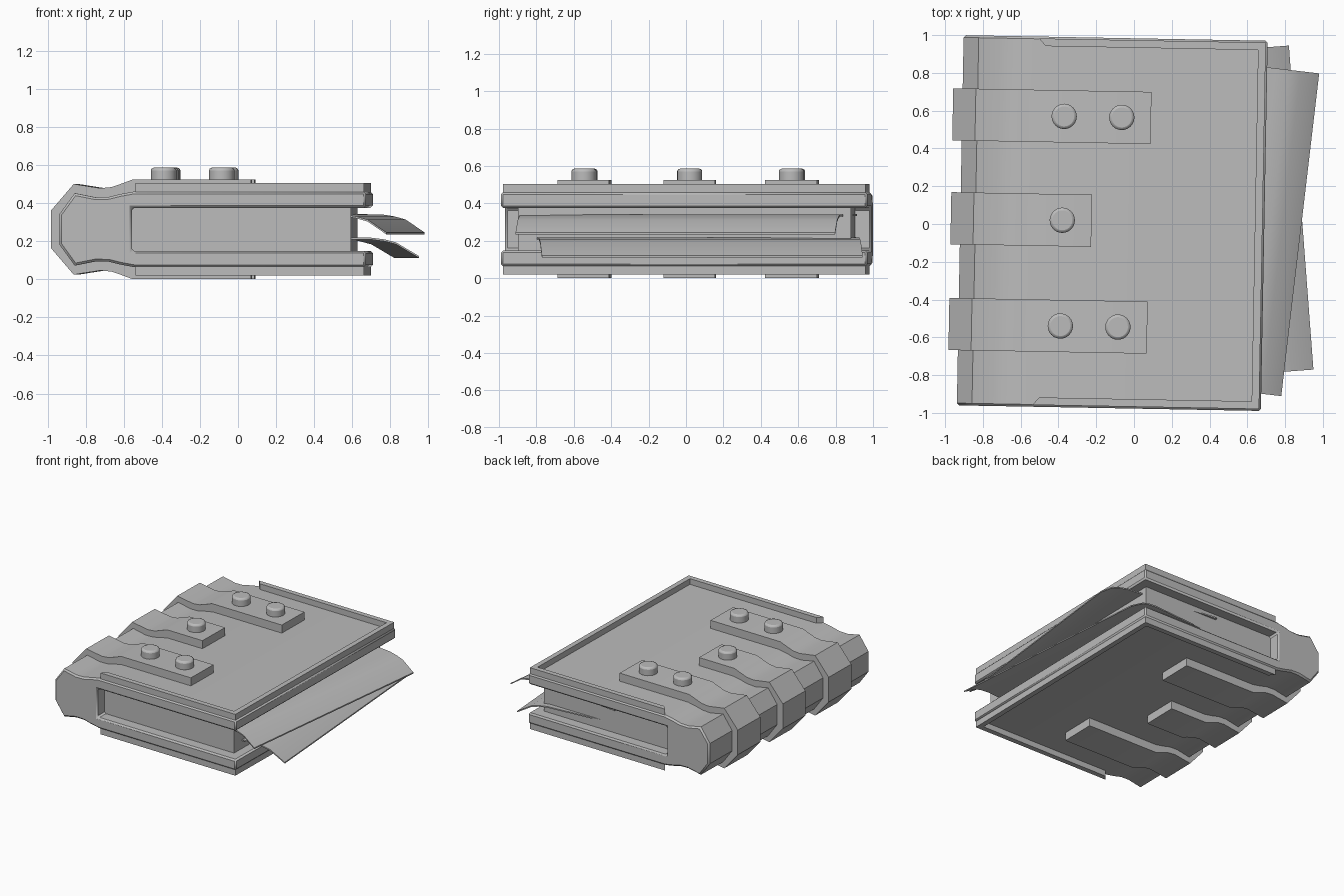
import bpy, bmesh, math
from mathutils import Matrix

cube = bpy.data.objects.get("Cube")
if cube:
    bpy.data.objects.remove(cube, do_unlink=True)

grey = bpy.data.materials.new("plain_grey")
grey.use_nodes = True
grey.diffuse_color = (0.5, 0.5, 0.5, 1)
grey.node_tree.nodes["Principled BSDF"].inputs["Base Color"].default_value = (0.5, 0.5, 0.5, 1)

MID = 0.262  # height of the book's middle plane
PIVOT = Matrix.Translation((-0.115, 0.005, 0))
BOOK = (PIVOT @ Matrix.Rotation(math.radians(-1.05), 4, 'Z')
        @ Matrix.Translation((0.115, 0, MID)))


def finish(name, bm, matrix, bevel=0, segments=1, limit=75):
    bm.transform(matrix)
    bmesh.ops.recalc_face_normals(bm, faces=bm.faces)
    mesh = bpy.data.meshes.new(name)
    bm.to_mesh(mesh)
    bm.free()
    mesh.materials.append(grey)
    obj = bpy.data.objects.new(name, mesh)
    bpy.context.collection.objects.link(obj)
    bpy.ops.object.select_all(action='DESELECT')
    bpy.context.view_layer.objects.active = obj
    obj.select_set(True)
    bpy.ops.object.shade_smooth_by_angle(angle=math.radians(32))
    if bevel:
        mod = obj.modifiers.new("edge", 'BEVEL')
        mod.width = bevel
        mod.segments = segments
        mod.limit_method = 'ANGLE'
        mod.angle_limit = math.radians(limit)
    return obj


def extrude(name, points, axis, low, high, matrix=BOOK, bevel=0):
    """Extrude a closed outline along y (outline in x, z) or z (outline in x, y)."""
    bm = bmesh.new()
    place = (lambda a, b: (a, low, b)) if axis == 'y' else (lambda a, b: (a, b, low))
    face = bm.faces.new([bm.verts.new(place(a, b)) for a, b in points])
    moved = bmesh.ops.extrude_face_region(bm, geom=[face])["geom"]
    step = (0, high - low, 0) if axis == 'y' else (0, 0, high - low)
    bmesh.ops.translate(bm, vec=step, verts=[v for v in moved if isinstance(v, bmesh.types.BMVert)])
    return finish(name, bm, matrix, bevel)


def mirrored(half):
    """Close an outline by reflecting it across the middle."""
    return half + [(a, -b) for a, b in reversed(half)]


# Cover: two boards joined by a faceted solid spine
cover = [(-0.92, 0.08), (-0.84, 0.19), (-0.73, 0.168), (-0.66, 0.17), (-0.6, 0.185),
         (-0.53, 0.198), (0.69, 0.198), (0.69, 0.113), (-0.54, 0.113)]
extrude("cover", mirrored(cover), 'y', -0.98, 0.98, bevel=0.012)

# Page block
extrude("page_block", mirrored([(-0.6, 0.115), (0.61, 0.115)]), 'y', -0.89, 0.89)

# Raised rims on both boards
rim = mirrored([(-0.52, 0.97), (0.68, 0.97)])
rim += [(-0.485, -0.93), (0.64, -0.93), (0.64, 0.93), (-0.485, 0.93)]
extrude("top_rim", rim, 'z', 0.19, 0.243)
extrude("bottom_rim", rim, 'z', -0.243, -0.19)


# Straps wrapped round the spine, with studs on top
def strap(name, centre, end, studs):
    outer = [(-0.97, 0.098), (-0.85, 0.238), (-0.71, 0.216), (-0.65, 0.222),
             (-0.59, 0.243), (-0.54, 0.262), (end, 0.262)]
    inner = [(end, 0.185), (-0.54, 0.185), (-0.66, 0.155), (-0.73, 0.155),
             (-0.83, 0.175), (-0.905, 0.075)]
    extrude(name, mirrored(outer + inner), 'y', centre - 0.138, centre + 0.138)
    for i, x in enumerate(studs):
        bm = bmesh.new()
        bmesh.ops.create_cone(bm, cap_ends=True, segments=24, radius1=0.067,
                              radius2=0.067, depth=0.075)
        finish(f"{name}_stud_{i + 1}", bm,
               BOOK @ Matrix.Translation((x, centre, 0.286)), 0.014, 2, 60)


strap("back_strap", 0.56, 0.08, (-0.38, -0.075))
strap("middle_strap", 0.01, -0.225, (-0.38,))
strap("front_strap", -0.55, 0.08, (-0.38, -0.075))


# Loose curled sheets slipping out of the fore edge
def sheet(name, curl, x, y, turn):
    outline = curl + [(a, b - 0.01) for a, b in reversed(curl)]
    matrix = Matrix.Translation((x, y, 0)) @ Matrix.Rotation(math.radians(turn), 4, 'Z')
    extrude(name, outline, 'y', -0.86, 0.86, matrix)


sheet("upper_loose_sheet",
      [(0, 0.245), (-0.1, 0.313), (-0.16, 0.33), (-0.23, 0.341), (-1, 0.343)], 0.88, -0.057, -6.7)
sheet("lower_loose_sheet",
      [(0, 0.122), (-0.12, 0.193), (-0.18, 0.209), (-0.25, 0.218), (-1, 0.222)], 0.885, 0.087, 4.33)
